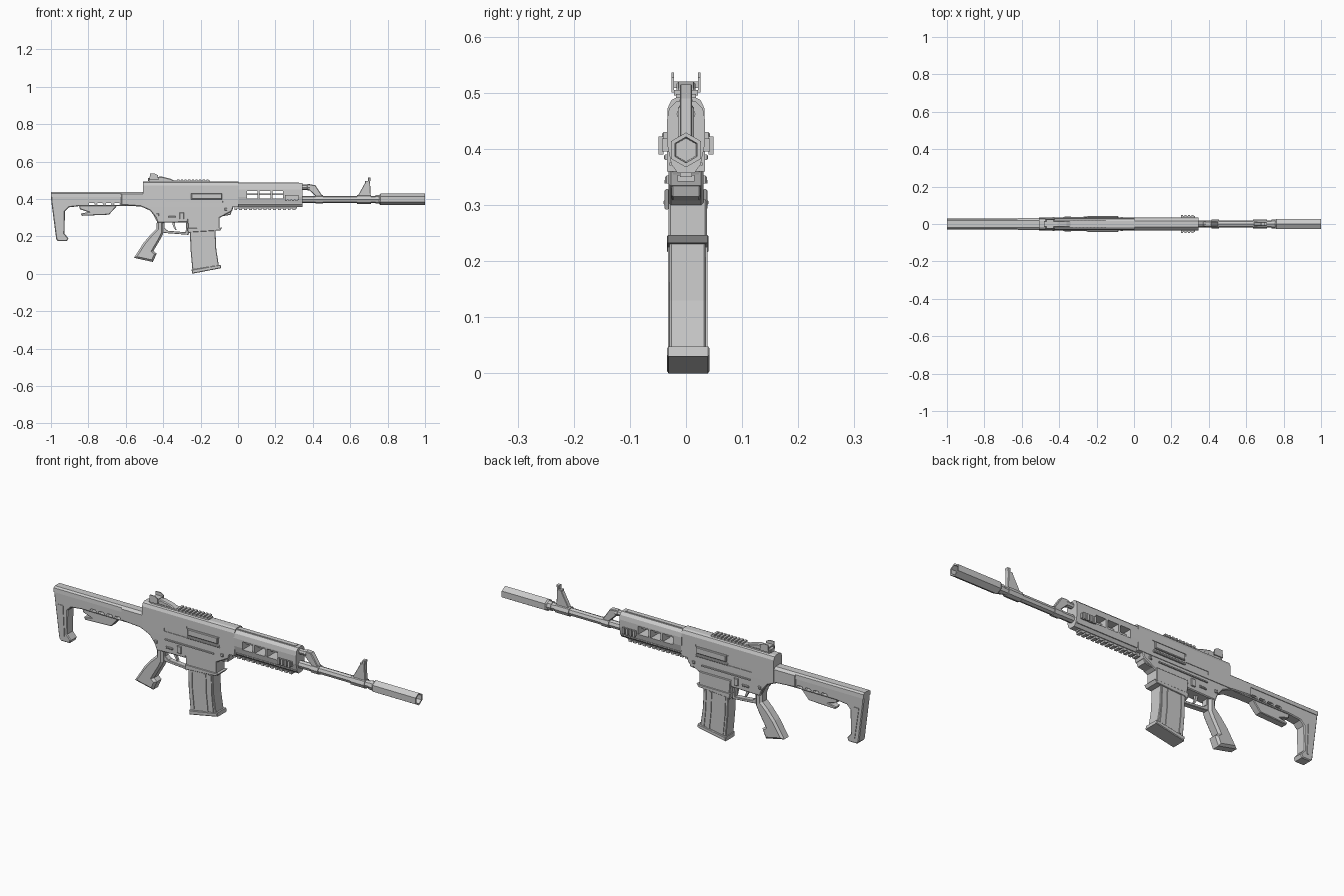
import bpy, bmesh, math
from mathutils import Vector


def finish(name, bm):
    bmesh.ops.recalc_face_normals(bm, faces=bm.faces)
    me = bpy.data.meshes.new(name)
    bm.to_mesh(me)
    bm.free()
    ob = bpy.data.objects.new(name, me)
    bpy.context.collection.objects.link(ob)
    return ob


def profile(name, pts, hw, chamfer=0.0, y=0.0):
    """Side outline (x, z) extruded across y, with chamfered rims."""
    bm = bmesh.new()
    a = [bm.verts.new((px, y - hw, pz)) for px, pz in pts]
    b = [bm.verts.new((px, y + hw, pz)) for px, pz in pts]
    n = len(pts)
    caps = [bm.faces.new(a), bm.faces.new(b[::-1])]
    for i in range(n):
        j = (i + 1) % n
        bm.faces.new((a[j], a[i], b[i], b[j]))
    if chamfer:
        bmesh.ops.recalc_face_normals(bm, faces=bm.faces)
        edges = list({e for f in caps for e in f.edges})
        bmesh.ops.bevel(bm, geom=edges, offset=chamfer, segments=1, affect='EDGES')
    return finish(name, bm)


def section(name, half, x0, x1):
    """Half cross-section (y, z), top to bottom, mirrored and swept along x."""
    ring = half + [(-py, pz) for py, pz in reversed(half)]
    bm = bmesh.new()
    a = [bm.verts.new((x0, py, pz)) for py, pz in ring]
    b = [bm.verts.new((x1, py, pz)) for py, pz in ring]
    n = len(ring)
    bm.faces.new(a)
    bm.faces.new(b[::-1])
    for i in range(n):
        j = (i + 1) % n
        bm.faces.new((a[i], a[j], b[j], b[i]))
    return finish(name, bm)


def box(name, x0, x1, z0, z1, hw, y=0.0, chamfer=0.0):
    return profile(name, [(x0, z0), (x1, z0), (x1, z1), (x0, z1)], hw, chamfer, y)


def lathe(name, stations, z, sides):
    """Rings of (x, radius) joined along the x axis, pointed side up."""
    bm = bmesh.new()
    rings = []
    for x, r in stations:
        rings.append([bm.verts.new((x, r * math.sin(t), z + r * math.cos(t)))
                      for t in (2 * math.pi * k / sides for k in range(sides))])
    for p, q in zip(rings, rings[1:]):
        for i in range(sides):
            j = (i + 1) % sides
            bm.faces.new((p[i], p[j], q[j], q[i]))
    bm.faces.new(rings[0])
    bm.faces.new(rings[-1])
    return finish(name, bm)


def cut(ob, cutter):
    m = ob.modifiers.new("cut", 'BOOLEAN')
    m.operation, m.object, m.solver = 'DIFFERENCE', cutter, 'EXACT'
    cutter.hide_render = True
    cutter.hide_set(True)


def teeth(name, x0, x1, count, z0, z1, hw, y=0.0):
    pitch = (x1 - x0) / count
    for i in range(count):
        x = x0 + i * pitch
        box(f"{name}_{i + 1}", x, x + pitch * 0.6, z0, z1, hw, y)


# barrel and hollow muzzle tube
lathe("barrel", [(0.30, 0.019), (0.77, 0.019)], 0.398, 8)
lathe("barrel_collar", [(0.735, 0.023), (0.765, 0.023)], 0.398, 8)
lathe("muzzle_tube", [(0.755, 0.024), (0.762, 0.031), (1.0, 0.031),
                      (1.0, 0.023), (0.94, 0.021)], 0.398, 6)

# front sight tower
lathe("front_sight_band", [(0.635, 0.024), (0.712, 0.024)], 0.398, 8)
profile("front_sight", [(0.637, 0.41), (0.71, 0.41), (0.706, 0.49), (0.71, 0.515),
                        (0.695, 0.515), (0.695, 0.497), (0.68, 0.497), (0.68, 0.487)], 0.011, 0.002)

# gas tube and block
lathe("gas_tube", [(0.33, 0.014), (0.37, 0.014), (0.372, 0.017), (0.385, 0.017)], 0.462, 8)
profile("gas_block", [(0.38, 0.448), (0.425, 0.405), (0.45, 0.405), (0.45, 0.418),
                      (0.412, 0.475), (0.38, 0.477)], 0.014, 0.003)
lathe("gas_block_band", [(0.415, 0.023), (0.455, 0.023)], 0.398, 8)

# handguard with through slots
guard = section("handguard", [(0.017, 0.485), (0.03, 0.472), (0.034, 0.45), (0.034, 0.41),
                              (0.026, 0.372), (0.015, 0.357)], 0.0, 0.345)
box("handguard_top_strip", 0.0, 0.325, 0.482, 0.488, 0.012)
for i in range(3):
    x = 0.048 + i * 0.068
    cut(guard, box(f"slot_cutter_{i}", x, x + 0.057, 0.402, 0.443, 0.1))
box("handguard_inner_rod", 0.02, 0.30, 0.422, 0.430, 0.006)

# handguard rails
box("bottom_rail", -0.02, 0.315, 0.35, 0.362, 0.011)
teeth("bottom_rail_tooth", -0.02, 0.318, 13, 0.342, 0.353, 0.015)
for side in (-1, 1):
    box("side_rail", 0.25, 0.325, 0.395, 0.418, 0.006, side * 0.037)
    teeth("side_rail_tooth", 0.25, 0.327, 4, 0.390, 0.422, 0.0045, side * 0.0447)
    box("handguard_seam", 0.005, 0.34, 0.37, 0.376, 0.002, side * 0.0275)

# upper receiver with ejection port details
upper = section("upper_receiver", [(0.016, 0.492), (0.026, 0.487), (0.033, 0.472),
                                   (0.034, 0.36)], -0.508, 0.003)
for side in (-1, 1):
    cut(upper, box("port_cutter", -0.262, -0.075, 0.378, 0.436, 0.006, side * 0.036))
    cut(upper, box("handle_slot_cutter", -0.385, -0.262, 0.380, 0.396, 0.006, side * 0.036))
    box("port_cover", -0.25, -0.085, 0.398, 0.43, 0.006, side * 0.037, 0.003)
    box("port_hinge", -0.255, -0.08, 0.38, 0.39, 0.005, side * 0.034, 0.002)
    box("receiver_ridge", -0.38, -0.11, 0.338, 0.344, 0.003, side * 0.035)
    box("selector_switch", -0.372, -0.335, 0.300, 0.309, 0.004, side * 0.036, 0.002)
    box("bolt_catch", -0.312, -0.290, 0.292, 0.328, 0.004, side * 0.034, 0.002)
    for x, z in ((-0.43, 0.315), (-0.065, 0.345)):
        box("receiver_pin", x - 0.007, x + 0.007, z - 0.007, z + 0.007, 0.004, side * 0.033, 0.002)

# lower receiver, front lug and magazine well
profile("lower_receiver", [(-0.625, 0.43), (-0.625, 0.368), (-0.52, 0.36), (-0.47, 0.338),
                           (-0.44, 0.30), (-0.43, 0.272), (-0.27, 0.275), (-0.262, 0.30),
                           (-0.096, 0.30), (-0.032, 0.335), (-0.02, 0.37), (-0.02, 0.43)], 0.031, 0.004)
profile("front_lug", [(-0.11, 0.303), (-0.04, 0.315), (-0.03, 0.345), (-0.02, 0.365),
                      (-0.11, 0.365)], 0.026, 0.003)
profile("magazine_well", [(-0.272, 0.31), (-0.266, 0.235), (-0.098, 0.24), (-0.098, 0.31)],
        0.034, 0.003, 0.003)
profile("magazine_well_lip", [(-0.272, 0.245), (-0.266, 0.215), (-0.25, 0.222), (-0.095, 0.232),
                              (-0.085, 0.246)], 0.037, 0.002, 0.003)

# magazine with side ribs and floor plate
profile("magazine", [(-0.258, 0.26), (-0.254, 0.13), (-0.243, 0.012), (-0.102, 0.04),
                     (-0.116, 0.13), (-0.122, 0.26)], 0.032, 0.003, 0.003)
for side in (-1, 1):
    for x in (-0.245, -0.168, -0.138):
        profile("magazine_rib", [(x, 0.225), (x + 0.003, 0.13), (x + 0.013, 0.03),
                                 (x + 0.025, 0.033), (x + 0.015, 0.13), (x + 0.012, 0.225)],
                0.002, 0, 0.003 + side * 0.0335)
profile("magazine_floor_plate", [(-0.248, 0.022), (-0.246, 0.0), (-0.090, 0.030),
                                 (-0.093, 0.048)], 0.038, 0.003, 0.004)

# pistol grip
profile("pistol_grip", [(-0.455, 0.32), (-0.434, 0.28), (-0.436, 0.24), (-0.465, 0.212),
                        (-0.505, 0.165), (-0.556, 0.085), (-0.455, 0.063), (-0.435, 0.108),
                        (-0.452, 0.122), (-0.415, 0.185), (-0.40, 0.215), (-0.40, 0.285)],
        0.028, 0.010)

# trigger and guard
profile("trigger_guard", [(-0.405, 0.28), (-0.405, 0.22), (-0.38, 0.217), (-0.265, 0.208),
                          (-0.265, 0.28), (-0.276, 0.28), (-0.28, 0.222), (-0.375, 0.23),
                          (-0.392, 0.245), (-0.392, 0.28)], 0.014, 0.002)
profile("trigger", [(-0.352, 0.285), (-0.348, 0.255), (-0.334, 0.232), (-0.328, 0.235),
                    (-0.338, 0.26), (-0.335, 0.285)], 0.006)

# top rail and rear sight
box("top_rail", -0.475, -0.15, 0.488, 0.498, 0.018)
teeth("top_rail_tooth", -0.325, -0.15, 9, 0.495, 0.505, 0.021)
profile("rear_sight_ramp", [(-0.48, 0.495), (-0.335, 0.495), (-0.36, 0.508), (-0.41, 0.52),
                            (-0.48, 0.512)], 0.017, 0.004)
box("rear_sight_bridge", -0.468, -0.43, 0.508, 0.52, 0.024)
for side in (-1, 1):
    profile("rear_sight_ear", [(-0.474, 0.50), (-0.425, 0.50), (-0.428, 0.527), (-0.445, 0.536),
                               (-0.47, 0.536)], 0.0025, 0, side * 0.0235)

# stock: cheek bar, body with butt, lower panel
section("stock_cheek_bar", [(0.018, 0.437), (0.027, 0.430), (0.029, 0.410)], -1.0, -0.5)
stock = profile("stock_body", [(-1.0, 0.415), (-0.998, 0.385), (-0.972, 0.185), (-0.962, 0.174),
                               (-0.915, 0.174), (-0.907, 0.19), (-0.928, 0.215), (-0.925, 0.335),
                               (-0.905, 0.355), (-0.845, 0.362), (-0.60, 0.362), (-0.50, 0.36),
                               (-0.50, 0.415)], 0.026, 0.004)
for i in range(4):
    x = -0.80 + i * 0.045
    cut(stock, profile(f"stock_slot_cutter_{i}", [(x, 0.372), (x + 0.006, 0.367), (x + 0.03, 0.367),
                       (x + 0.035, 0.372), (x + 0.03, 0.379), (x + 0.006, 0.379)], 0.1))
profile("stock_lower_panel", [(-0.85, 0.365), (-0.845, 0.345), (-0.80, 0.33), (-0.84, 0.322),
                              (-0.835, 0.31), (-0.69, 0.316), (-0.672, 0.335), (-0.645, 0.365)],
        0.018, 0.003)
for side in (-1, 1):
    profile("butt_side_rib", [(-0.975, 0.355), (-0.952, 0.20), (-0.94, 0.20), (-0.948, 0.355)],
            0.002, 0, side * 0.027)
